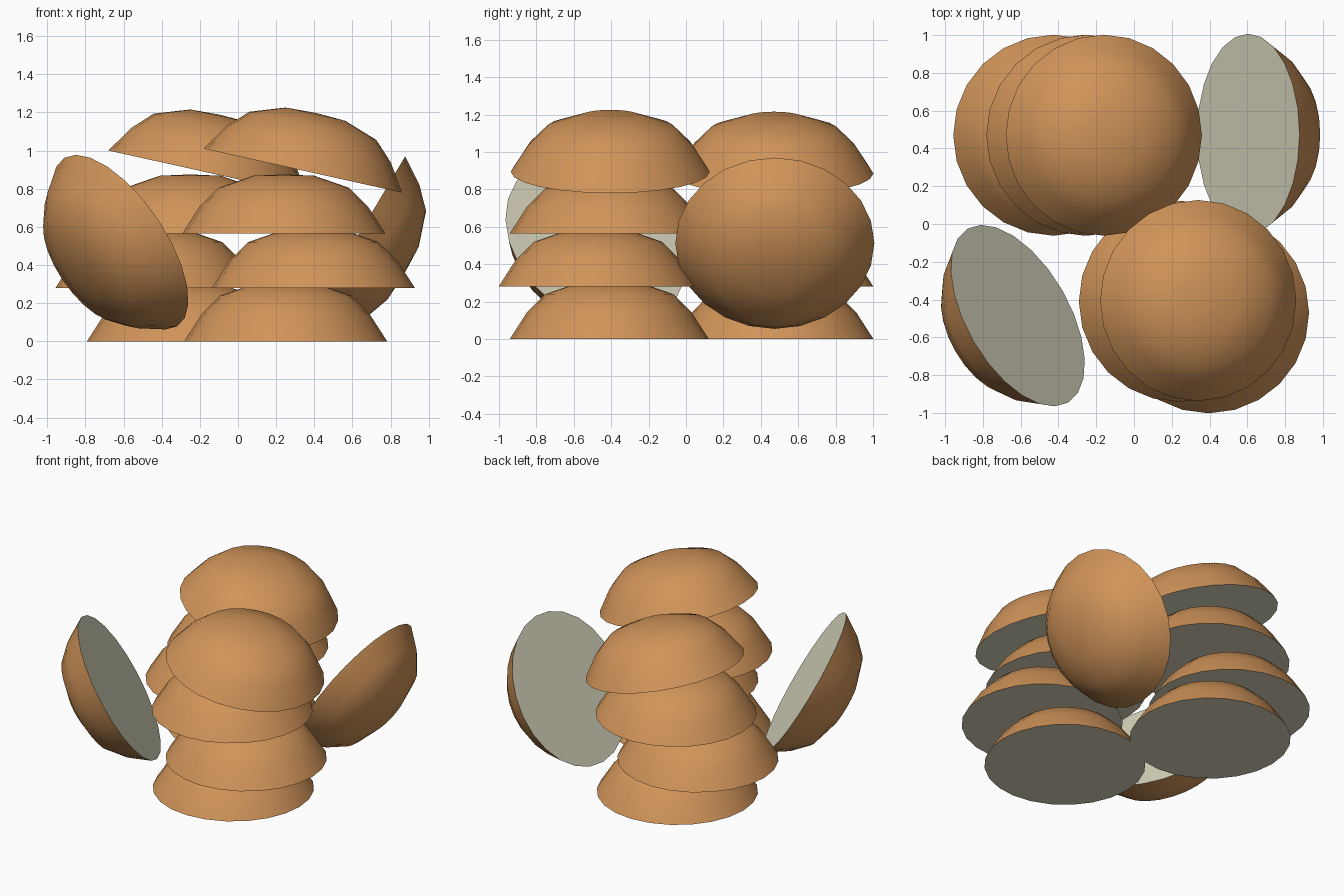
import bpy, bmesh, math
from mathutils import Vector, Matrix

if "Cube" in bpy.data.objects:
    bpy.data.objects.remove(bpy.data.objects["Cube"])

def material(name, rgb):
    m = bpy.data.materials.new(name)
    m.diffuse_color = (*rgb, 1)
    m.use_nodes = True
    m.node_tree.nodes["Principled BSDF"].inputs["Base Color"].default_value = m.diffuse_color
    return m

CRUST = material("golden crust", (0.63, 0.295, 0.10))
CRUMB = material("pale crumb", (0.70, 0.68, 0.52))

# Dome profile (radius, height) from rim to crown
PROFILE = [(0.532, 0), (0.442, 0.14), (0.342, 0.24), (0.16, 0.303)]
CROWN = 0.31
SIDES = 24

def bun(name, centre, axis=(0, 0, 1)):
    """Domed bun with a flat cut base; axis points from base to crown."""
    bm = bmesh.new()
    rings = []
    for r, z in PROFILE:
        rings.append([bm.verts.new((r * math.cos(2 * math.pi * i / SIDES),
                                    r * math.sin(2 * math.pi * i / SIDES), z))
                      for i in range(SIDES)])
    top = bm.verts.new((0, 0, CROWN))
    for i in range(SIDES):
        j = (i + 1) % SIDES
        for a, b in zip(rings, rings[1:]):
            bm.faces.new((a[i], a[j], b[j], b[i]))
        bm.faces.new((rings[-1][i], rings[-1][j], top))
    for f in bm.faces:
        f.smooth = True
    # flat cut face
    base = bm.faces.new(rings[0][::-1])
    base.material_index = 1
    for e in base.edges:
        e.smooth = False
    mesh = bpy.data.meshes.new(name)
    bm.to_mesh(mesh)
    bm.free()
    mesh.materials.append(CRUST)
    mesh.materials.append(CRUMB)
    ob = bpy.data.objects.new(name, mesh)
    bpy.context.collection.objects.link(ob)
    turn = Vector((0, 0, 1)).rotation_difference(Vector(axis).normalized())
    ob.matrix_world = Matrix.Translation(centre) @ turn.to_matrix().to_4x4()

# Two stacks of four, the top bun of each tipped to the right
TIP = (math.sin(math.radians(12.5)), 0, math.cos(math.radians(12.5)))
stacks = {
    "front_stack": [(0.25, -0.41, 0), (0.395, -0.47, 0.28),
                    (0.24, -0.41, 0.565), (0.34, -0.405, 0.895)],
    "back_stack": [(-0.26, 0.47, 0), (-0.425, 0.47, 0.28),
                   (-0.25, 0.47, 0.565), (-0.16, 0.47, 0.885)],
}
for name, spots in stacks.items():
    for n, c in enumerate(spots):
        bun(f"{name}_bun_{n + 1}", c, TIP if n == 3 else (0, 0, 1))

# Two buns leaning on edge against the stacks
bun("right_leaning_bun", (0.605, 0.475, 0.512), (0.86, 0, -0.51))
bun("left_leaning_bun", (-0.615, -0.485, 0.52), (-0.745, -0.43, -0.51))
